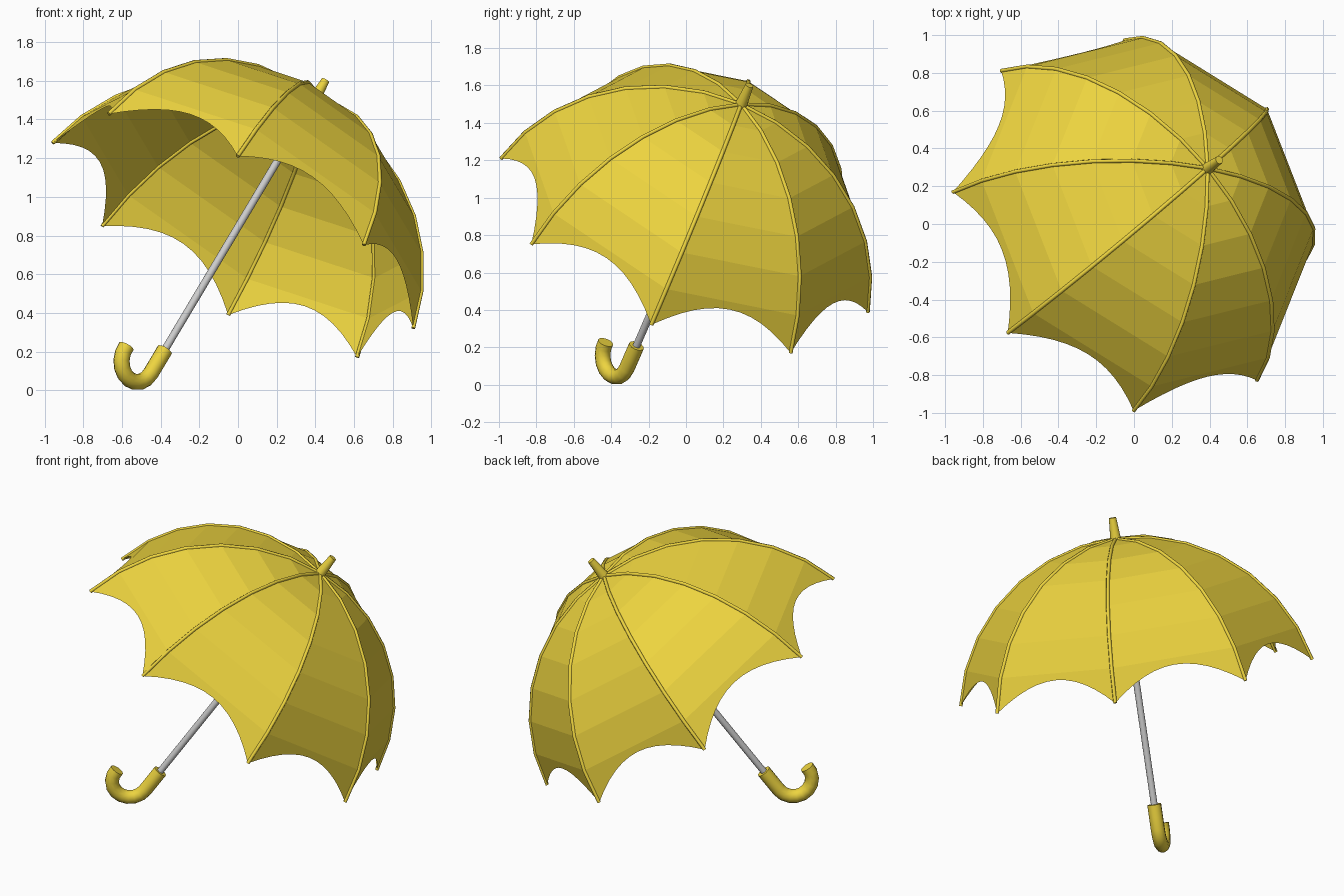
import bpy, bmesh
from math import sin, cos, pi, radians
from mathutils import Vector, Matrix

if "Cube" in bpy.data.objects:
    bpy.data.objects.remove(bpy.data.objects["Cube"])

# Tilted frame: local z runs along the shaft, origin at the centre of the rim
w = Vector((0.48, 0.349, 0.805)).normalized()
u = Vector((-0.877, 0.167, 0.451))
u = (u - w * u.dot(w)).normalized()
v = w.cross(u)
FRAME = Matrix.Translation((-0.026, -0.008, 0.80)) @ Matrix((u, v, w)).transposed().to_4x4()

R, DROP = 1.085, -0.217          # canopy sphere radius and centre height
THETA = radians(78.5)            # angle from apex to rib tip
ROWS, RIBS, COLS = 7, 8, 12

yellow = bpy.data.materials.new("yellow")
yellow.diffuse_color = (0.85, 0.66, 0.05, 1)
yellow.use_nodes = True
yellow.node_tree.nodes["Principled BSDF"].inputs["Base Color"].default_value = yellow.diffuse_color


def add(name, data, mat=None):
    ob = bpy.data.objects.new(name, data)
    bpy.context.collection.objects.link(ob)
    ob.matrix_world = FRAME
    if mat:
        data.materials.append(mat)
    return ob


def rib_point(k, row):
    t, a = THETA * row / ROWS, 2 * pi * k / RIBS
    return Vector((R * sin(t) * cos(a), R * sin(t) * sin(a), R * cos(t) + DROP))


def tube(name, paths, radius, res, mat=None):
    cu = bpy.data.curves.new(name, 'CURVE')
    cu.dimensions = '3D'
    cu.bevel_depth, cu.bevel_resolution, cu.use_fill_caps = radius, res, True
    for pts in paths:
        sp = cu.splines.new('POLY')
        sp.points.add(len(pts) - 1)
        for p, co in zip(sp.points, pts):
            p.co = (*co, 1)
            p.radius = 1
        sp.use_smooth = True
    return add(name, cu, mat)


def cone(name, r1, r2, z1, z2, mat=None):
    bm = bmesh.new()
    bmesh.ops.create_cone(bm, cap_ends=True, segments=16, radius1=r1, radius2=r2,
                          depth=z2 - z1, matrix=Matrix.Translation((0, 0, (z1 + z2) / 2)))
    for f in bm.faces:
        f.smooth = len(f.verts) == 4
    me = bpy.data.meshes.new(name)
    bm.to_mesh(me)
    bm.free()
    return add(name, me, mat)


# Canopy: flat bands between neighbouring ribs, last row cut to a scallop
bm = bmesh.new()
for k in range(RIBS):
    grid = []
    for row in range(ROWS + 1):
        line = []
        for c in range(COLS + 1):
            s = c / COLS
            p = rib_point(k, row).lerp(rib_point(k + 1, row), s)
            if row == ROWS:
                q = rib_point(k, row - 1).lerp(rib_point(k + 1, row - 1), s)
                p = p.lerp(q, 0.80 * 4 * s * (1 - s))
            line.append(bm.verts.new(p))
        grid.append(line)
    for a, b in zip(grid, grid[1:]):
        for c in range(COLS):
            bm.faces.new((a[c], b[c], b[c + 1], a[c + 1]))
bmesh.ops.remove_doubles(bm, verts=bm.verts, dist=1e-4)
me = bpy.data.meshes.new("canopy")
bm.to_mesh(me)
bm.free()
add("canopy", me, yellow)

# Ribs
tube("ribs", [[rib_point(k, r) for r in range(ROWS + 1)] for k in range(RIBS)], 0.011, 1, yellow)

# Shaft and tapered tip
cone("shaft", 0.02, 0.02, -0.80, 0.86)
cone("tip", 0.034, 0.022, 0.84, 0.995, yellow)

# Hooked handle, bending towards the rib at 45 degrees
side = Vector((cos(pi / 4), sin(pi / 4), 0))
up = Vector((0, 0, 1))
BEND, LOW = 0.11, -0.886
hook = [up * -0.735, up * -0.81]
for i in range(10):
    a = radians(187) * i / 9
    hook.append(side * BEND * (1 - cos(a)) + up * (LOW - BEND * sin(a)))
tube("handle", [hook], 0.042, 4, yellow)
